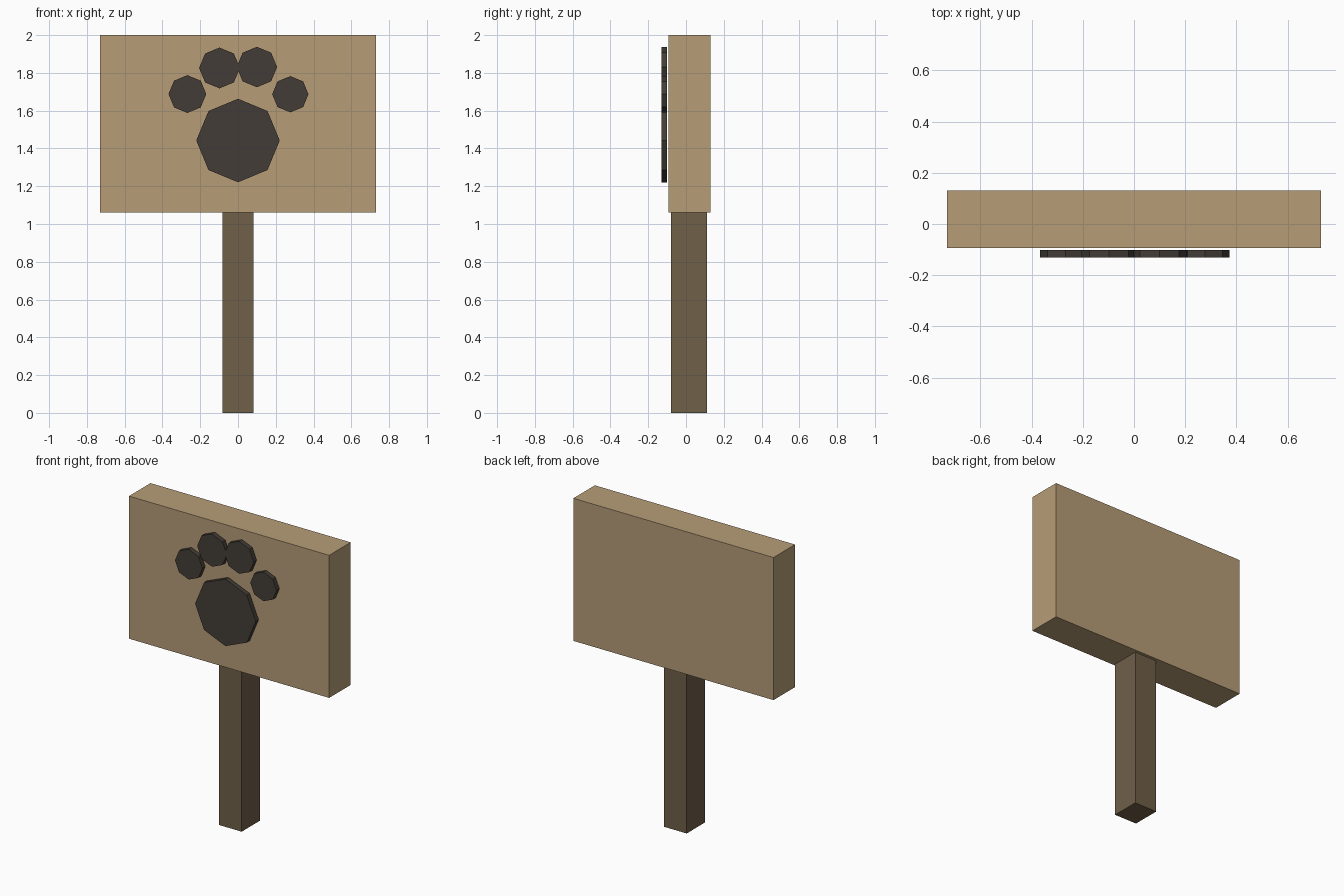
import bpy
import math

default = bpy.data.objects.get("Cube")
if default:
    bpy.data.objects.remove(default, do_unlink=True)


def make_material(name, rgb):
    mat = bpy.data.materials.new(name)
    mat.use_nodes = True
    color = (*rgb, 1.0)
    mat.diffuse_color = color
    mat.node_tree.nodes["Principled BSDF"].inputs["Base Color"].default_value = color
    return mat


light_wood = make_material("light_wood", (0.47, 0.335, 0.185))
dark_wood = make_material("dark_wood", (0.16, 0.115, 0.066))
charcoal = make_material("charcoal", (0.056, 0.046, 0.038))


def box(name, low, high, mat):
    """Box spanning two opposite corners."""
    center = [(a + b) / 2 for a, b in zip(low, high)]
    bpy.ops.mesh.primitive_cube_add(size=1, location=center)
    obj = bpy.context.object
    obj.name = name
    obj.scale = [b - a for a, b in zip(low, high)]
    bpy.ops.object.transform_apply(location=False, rotation=False, scale=True)
    obj.data.materials.append(mat)


def pad(name, x, z, radius):
    """Octagonal disc facing the front, with a corner pointing up."""
    bpy.ops.mesh.primitive_cylinder_add(
        vertices=8, radius=radius, depth=0.03,
        location=(x, -0.116, z), rotation=(math.pi / 2, 0, 0))
    obj = bpy.context.object
    obj.name = name
    obj.data.materials.append(charcoal)


# Sign board on its post
box("sign_board", (-0.73, -0.093, 1.06), (0.73, 0.131, 2.0), light_wood)
box("post", (-0.083, -0.08, 0.0), (0.083, 0.111, 1.06), dark_wood)

# Paw: one large pad and four toes
pad("palm_pad", 0.0, 1.442, 0.221)
pad("toe_outer_right", -0.268, 1.688, 0.1)
pad("toe_inner_right", -0.098, 1.826, 0.108)
pad("toe_inner_left", 0.1, 1.831, 0.107)
pad("toe_outer_left", 0.277, 1.687, 0.096)
